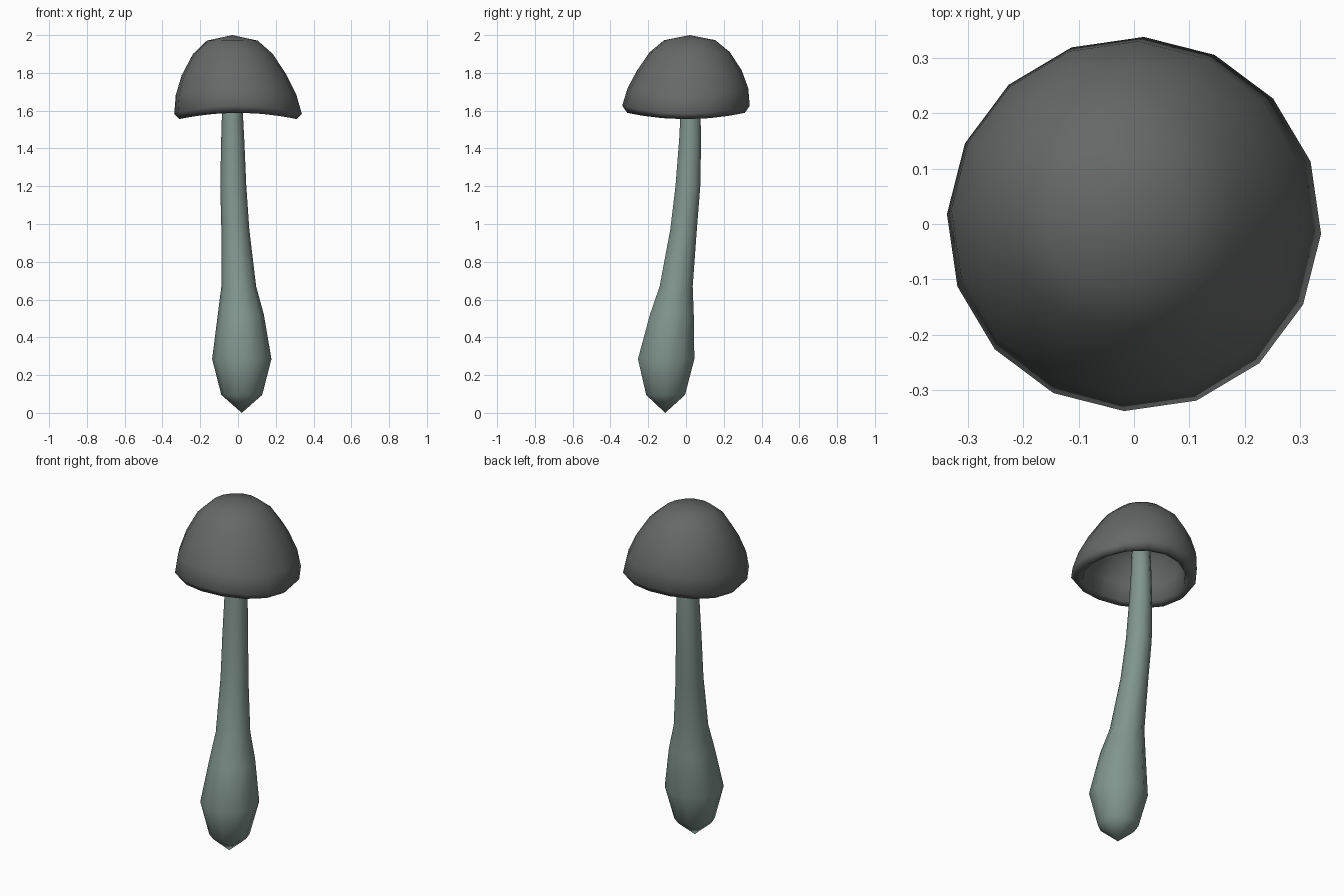
import bpy, bmesh, math

if "Cube" in bpy.data.objects:
    bpy.data.objects.remove(bpy.data.objects["Cube"])


def material(name, rgb):
    m = bpy.data.materials.new(name)
    m.diffuse_color = (*rgb, 1)
    m.use_nodes = True
    m.node_tree.nodes["Principled BSDF"].inputs["Base Color"].default_value = m.diffuse_color
    return m


def lofted(name, rings, sides, phase, mat, wave=0.0):
    """Skin circular rings (cx, cy, z, radius); radius 0 makes a pole.
    wave dips the rings on the x sides and lifts them on the y sides."""
    bm = bmesh.new()
    loops = []
    for cx, cy, z, r in rings:
        if r == 0:
            loops.append([bm.verts.new((cx, cy, z))])
            continue
        loop = []
        for i in range(sides):
            a = phase + math.tau * i / sides
            dz = -wave * math.cos(2 * a) * (r / 0.33) ** 3
            loop.append(bm.verts.new((cx + r * math.cos(a), cy + r * math.sin(a), z + dz)))
        loops.append(loop)
    for lo, hi in zip(loops, loops[1:]):
        for i in range(sides):
            j = (i + 1) % sides
            corners = [lo[i % len(lo)], lo[j % len(lo)], hi[j % len(hi)], hi[i % len(hi)]]
            bm.faces.new(list(dict.fromkeys(corners)))
    bmesh.ops.recalc_face_normals(bm, faces=bm.faces[:])
    me = bpy.data.meshes.new(name)
    bm.to_mesh(me)
    bm.free()
    me.materials.append(mat)
    for p in me.polygons:
        p.use_smooth = True
    ob = bpy.data.objects.new(name, me)
    bpy.context.collection.objects.link(ob)
    return ob


stem_mat = material("pale_grey_green", (0.22, 0.30, 0.27))
cap_mat = material("dark_grey", (0.13, 0.14, 0.135))

# Curved stem with a bulbous, pointed foot; its top runs up inside the cap
lofted("stem", [
    (0.02, -0.11, 0.00, 0),
    (0.02, -0.108, 0.095, 0.108),
    (0.02, -0.105, 0.285, 0.157),
    (0.015, -0.075, 0.52, 0.122),
    (0.004, -0.052, 0.67, 0.092),
    (-0.014, -0.013, 0.97, 0.074),
    (-0.025, 0.01, 1.20, 0.069),
    (-0.028, 0.022, 1.45, 0.061),
    (-0.030, 0.024, 1.62, 0.054),
    (-0.030, 0.022, 1.86, 0.045),
    (-0.030, 0.022, 1.87, 0),
], 10, 0.0, stem_mat)

# Hollow bell cap: outside from the crown down, rolled lip, then inside back up
lofted("cap", [
    (-0.03, 0.02, 2.00, 0),
    (-0.03, 0.02, 1.972, 0.135),
    (-0.027, 0.02, 1.905, 0.212),
    (-0.02, 0.018, 1.80, 0.278),
    (-0.01, 0.010, 1.70, 0.320),
    (0.0, 0.0, 1.605, 0.338),
    (0.0, 0.0, 1.572, 0.312),
    (0.0, 0.0, 1.585, 0.275),
    (-0.008, 0.008, 1.68, 0.262),
    (-0.02, 0.018, 1.79, 0.215),
    (-0.03, 0.02, 1.87, 0.125),
    (-0.03, 0.02, 1.89, 0),
], 16, math.radians(-3), cap_mat, wave=0.02)
